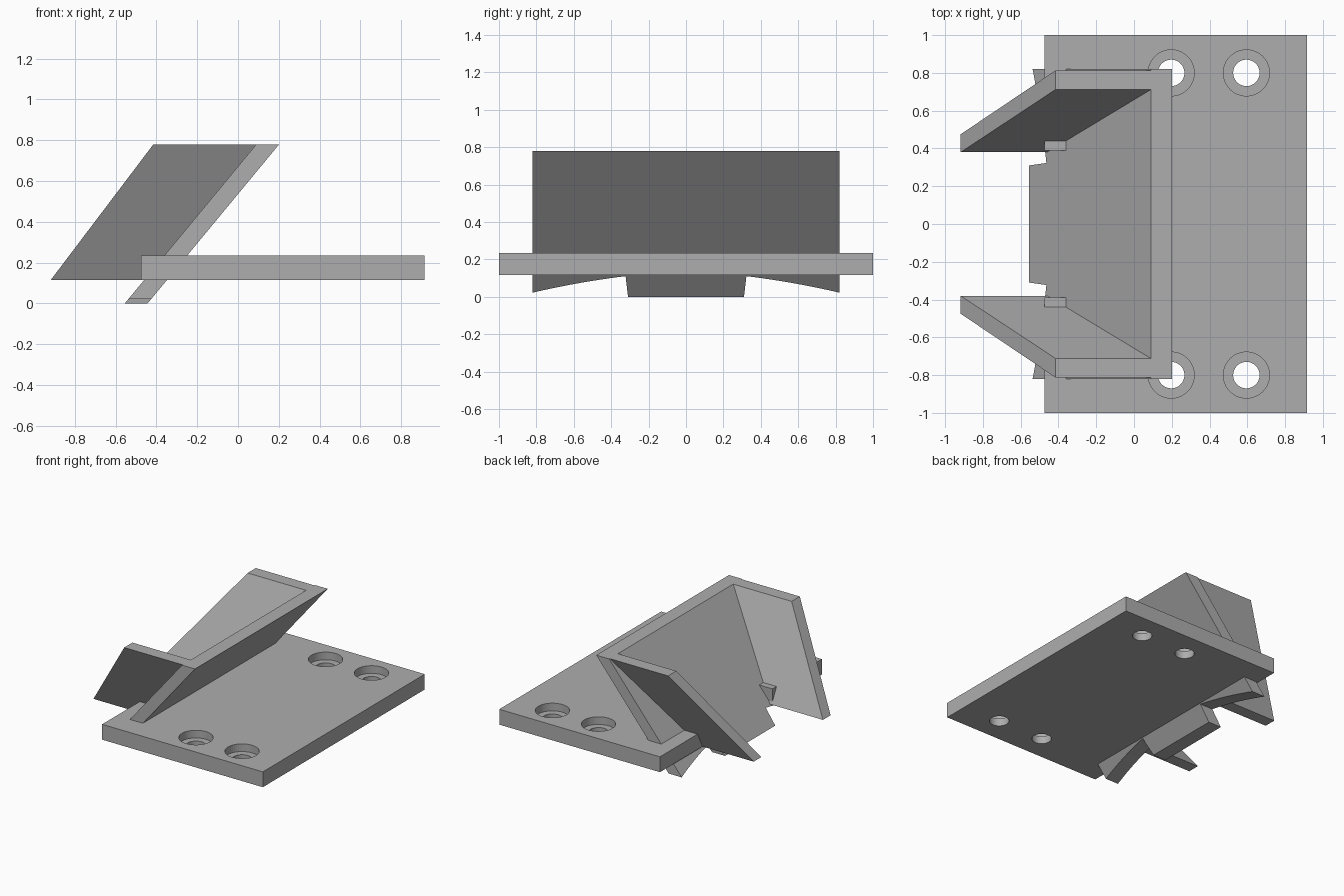
import bpy
import bmesh

cube = bpy.data.objects.get("Cube")
if cube:
    bpy.data.objects.remove(cube, do_unlink=True)

grey = bpy.data.materials.new("plain_grey")
grey.use_nodes = True
COLOUR = (0.42, 0.42, 0.42, 1)
grey.diffuse_color = COLOUR
grey.node_tree.nodes["Principled BSDF"].inputs["Base Color"].default_value = COLOUR

BOTTOM, TOP, RIM = 0.115, 0.235, 0.78   # plate underside, plate top, upper rim


def lean(z):
    """x of the sloping panel's open side at height z."""
    return -0.555 + 0.827 * z


def prism(name, ring_a, ring_b):
    """Solid between two matching rings of points."""
    bm = bmesh.new()
    a = [bm.verts.new(p) for p in ring_a]
    b = [bm.verts.new(p) for p in ring_b]
    bm.faces.new(a)
    bm.faces.new(b)
    for i in range(len(a)):
        j = (i + 1) % len(a)
        bm.faces.new((a[i], a[j], b[j], b[i]))
    bmesh.ops.recalc_face_normals(bm, faces=bm.faces)
    mesh = bpy.data.meshes.new(name)
    bm.to_mesh(mesh)
    bm.free()
    mesh.materials.append(grey)
    obj = bpy.data.objects.new(name, mesh)
    bpy.context.collection.objects.link(obj)
    return obj


def drill(target, x, y, radius, z_low, z_high):
    """Cut a round vertical hole."""
    bpy.ops.mesh.primitive_cylinder_add(vertices=48, radius=radius, depth=z_high - z_low,
                                        location=(x, y, (z_low + z_high) / 2))
    cutter = bpy.context.object
    cutter.hide_render = True
    cutter.data.materials.append(grey)
    mod = target.modifiers.new("hole", "BOOLEAN")
    mod.operation = "DIFFERENCE"
    mod.solver = "EXACT"
    mod.object = cutter
    bpy.context.view_layer.objects.active = target
    bpy.ops.object.modifier_apply(modifier=mod.name)
    bpy.data.objects.remove(cutter, do_unlink=True)


# Base plate, notched where the sloping panel passes through
half = [(0.915, 1), (-0.475, 1), (-0.475, 0.39), (-0.355, 0.39)]
outline = half + [(x, -y) for x, y in reversed(half)]
base = prism("base_plate", [(x, y, BOTTOM) for x, y in outline],
             [(x, y, TOP) for x, y in outline])

# Counterbored screw holes
for x in (0.197, 0.595):
    for y in (-0.8, 0.8):
        drill(base, x, y, 0.07, BOTTOM - 0.05, TOP + 0.05)
        drill(base, x, y, 0.122, TOP - 0.06, TOP + 0.05)

# Sloping panel with a centre tab and arched lower edges
half = [(0.31, 0), (0.323, 0.11)]
STEPS = 12
for i in range(1, STEPS + 1):
    t = i / STEPS
    half.append((0.323 + 0.497 * t, 0.11 - 0.06 * t - 0.028 * t * t))
half.append((0.82, RIM))
outline = half + [(-y, z) for y, z in reversed(half)]
prism("sloping_panel", [(lean(z), y, z) for y, z in outline],
      [(lean(z) + 0.112, y, z) for y, z in outline])

# Leaning side wings
for side, label in ((1, "back"), (-1, "front")):
    rings = []
    for z, x, inner, outer in ((BOTTOM, -0.918, 0.38, 0.475), (RIM, -0.415, 0.712, 0.813)):
        end = lean(z) + 0.03
        rings.append([(x, side * inner, z), (end, side * inner, z),
                      (end, side * outer, z), (x, side * outer, z)])
    prism(label + "_wing", *rings)
